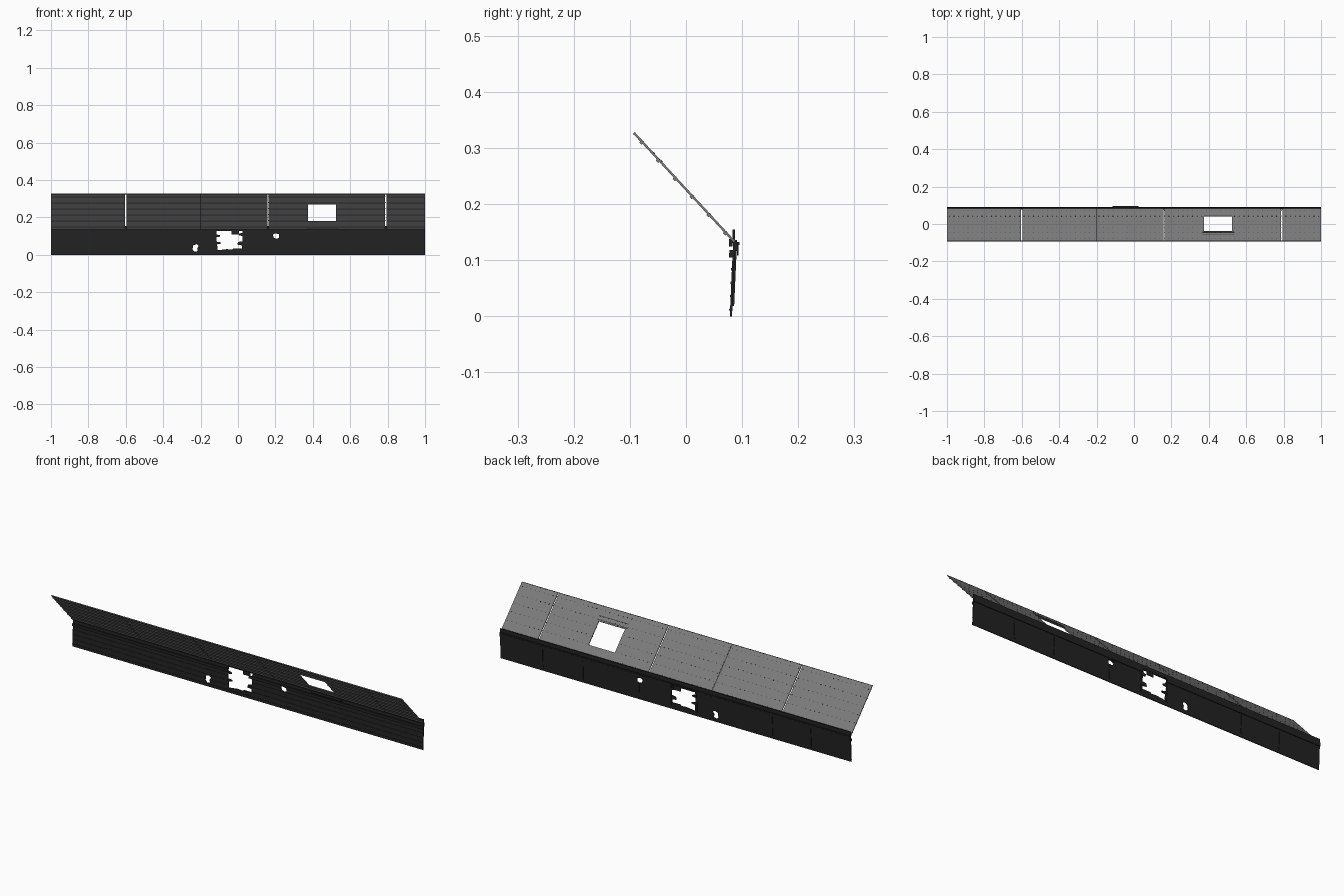
import bpy, bmesh

if "Cube" in bpy.data.objects:
    bpy.data.objects.remove(bpy.data.objects["Cube"])


def material(name, value):
    m = bpy.data.materials.new(name)
    m.use_nodes = True
    colour = (value, value, value, 1)
    m.diffuse_color = colour
    m.node_tree.nodes["Principled BSDF"].inputs["Base Color"].default_value = colour
    return m


GREY = material("deck grey", 0.2)
BLACK = material("hull black", 0.016)
DARK = material("rivet grey", 0.06)


def finish(name, bm, mat):
    bmesh.ops.recalc_face_normals(bm, faces=bm.faces)
    mesh = bpy.data.meshes.new(name)
    bm.to_mesh(mesh)
    bm.free()
    mesh.materials.append(mat)
    obj = bpy.data.objects.new(name, mesh)
    bpy.context.collection.objects.link(obj)
    return obj


def add_prism(bm, near, far):
    """Closed prism between two matching outlines."""
    a = [bm.verts.new(p) for p in near]
    b = [bm.verts.new(p) for p in far]
    bm.faces.new(a)
    bm.faces.new(b[::-1])
    for i in range(len(a)):
        j = (i + 1) % len(a)
        bm.faces.new((a[j], a[i], b[i], b[j]))


def add_profile(bm, x0, x1, yz):
    add_prism(bm, [(x0, y, z) for y, z in yz], [(x1, y, z) for y, z in yz])


def slope_point(u, n):
    """u runs up the sloping plate, n away from its upper face."""
    return (0.086 - 0.678 * u + 0.735 * n, 0.133 + 0.735 * u + 0.678 * n)


def add_slope(bm, x0, x1, u0, u1, n0, n1):
    add_profile(bm, x0, x1, [slope_point(*p) for p in
                             ((u0, n0), (u1, n0), (u1, n1), (u0, n1))])


def add_wall(bm, x0, x1, z0, z1, d0, d1):
    """Bar that follows the slight lean of the lower wall."""
    def lean(z):
        return 0.079 + 0.045 * z
    add_profile(bm, x0, x1, [(lean(z0) + d0, z0), (lean(z1) + d0, z1),
                             (lean(z1) + d1, z1), (lean(z0) + d1, z0)])


def cut(target, outlines):
    """Cut outlines drawn in x and z straight through the part."""
    bm = bmesh.new()
    for pts in outlines:
        add_prism(bm, [(x, -0.3, z) for x, z in pts], [(x, 0.3, z) for x, z in pts])
    cutter = finish("hole_cutter", bm, BLACK)
    cutter.hide_render = True
    mod = target.modifiers.new("holes", "BOOLEAN")
    mod.operation, mod.solver, mod.object = "DIFFERENCE", "EXACT", cutter
    bpy.context.view_layer.objects.active = target
    bpy.ops.object.modifier_apply(modifier=mod.name)
    bpy.data.objects.remove(cutter)


LENGTH = 0.264
SEAMS = [-1, -0.6, -0.2, 0.16, 0.79, 1]
WIN = (0.375, 0.525, 0.064, 0.186)

# Sloping plates, split around the window opening
bm = bmesh.new()
for a, b in zip(SEAMS, SEAMS[1:]):
    a, b = max(a + 0.003, -1) if a > -1 else a, b - 0.003 if b < 1 else b
    if a < WIN[0] < b:
        spans = [(a, WIN[0], 0, LENGTH), (WIN[1], b, 0, LENGTH),
                 (WIN[0], WIN[1], 0, WIN[2]), (WIN[0], WIN[1], WIN[3], LENGTH)]
    else:
        spans = [(a, b, 0, LENGTH)]
    for x0, x1, u0, u1 in spans:
        add_slope(bm, x0, x1, u0, u1, -0.002, 0.002)
    # Stiffeners below each plate
    for k in range(6):
        u = 0.022 + k * 0.044
        if a < WIN[0] < b and WIN[2] < u < WIN[3]:
            runs = [(a, WIN[0]), (WIN[1], b)]
        else:
            runs = [(a, b)]
        for x0, x1 in runs:
            add_slope(bm, x0, x1, u - 0.003, u + 0.003, -0.0045, -0.002)
finish("sloping_plates", bm, GREY)

# Rows of rivets on the upper face
bm = bmesh.new()
for k in range(6):
    u = 0.022 + k * 0.044
    for i in range(80):
        x = -0.9875 + i * 0.025
        if WIN[0] - 0.01 < x < WIN[1] + 0.01 and WIN[2] - 0.01 < u < WIN[3] + 0.01:
            continue
        add_slope(bm, x - 0.002, x + 0.002, u - 0.002, u + 0.002, 0.0015, 0.0025)
finish("plate_rivets", bm, DARK)

# Covered joint and window trim
bm = bmesh.new()
add_slope(bm, -0.204, -0.196, 0, LENGTH, -0.0015, 0.0015)
for u in (0.193, 0.213):
    add_slope(bm, 0.365, 0.535, u - 0.002, u + 0.002, 0.001, 0.003)
add_slope(bm, -1, 1, LENGTH - 0.003, LENGTH, -0.0025, 0.0025)
finish("joint_and_window_trim", bm, DARK)

# Lower wall with its joint straps and stringers
torn_hole = [(-0.115, 0.131), (-0.115, 0.108), (-0.095, 0.104), (-0.095, 0.097),
             (-0.115, 0.094), (-0.115, 0.07), (-0.09, 0.066), (-0.09, 0.06),
             (-0.112, 0.056), (-0.108, 0.024), (-0.06, 0.03), (-0.03, 0.028),
             (-0.025, 0.034), (0.022, 0.034), (0.022, 0.05), (-0.004, 0.054),
             (0.0, 0.068), (0.023, 0.072), (0.023, 0.1), (0.005, 0.104),
             (0.005, 0.113), (0.023, 0.117), (0.023, 0.131)]
left_hole = [(0.187, 0.108), (0.19, 0.092), (0.205, 0.085), (0.22, 0.09),
             (0.22, 0.11), (0.2, 0.114)]
right_hole = [(-0.24, 0.05), (-0.243, 0.028), (-0.232, 0.016), (-0.215, 0.02),
              (-0.218, 0.035), (-0.21, 0.048), (-0.222, 0.057)]
holes = [torn_hole, left_hole, right_hole]

bm = bmesh.new()
add_wall(bm, -1, 1, 0, 0.132, -0.001, 0.003)
cut(finish("lower_wall", bm, BLACK), holes)

bm = bmesh.new()
for x in (-0.77, -0.55, -0.12, 0.028, 0.21, 0.53, 0.76):
    add_wall(bm, x - 0.004, x + 0.004, 0.018, 0.128, 0.003, 0.006)
cut(finish("wall_joint_straps", bm, BLACK), holes)

bm = bmesh.new()
for z in (0.012, 0.036, 0.06, 0.084):
    add_wall(bm, -1, 1, z - 0.002, z + 0.002, -0.0025, -0.001)
add_wall(bm, -1, 1, 0.105, 0.118, -0.007, -0.001)
cut(finish("wall_stringers", bm, BLACK), holes)

# Angle bar joining the wall to the sloping plates
bm = bmesh.new()
add_profile(bm, -1, 1, [(0.082, 0.131), (0.091, 0.131), (0.091, 0.136), (0.082, 0.136)])
add_profile(bm, -1, 1, [(0.083, 0.135), (0.087, 0.135), (0.087, 0.155), (0.083, 0.155)])
finish("corner_angle_bar", bm, BLACK)

# Rear rail under the corner
bm = bmesh.new()
add_wall(bm, -1, 1, 0.116, 0.131, 0.003, 0.007)
cut(finish("rear_rail", bm, BLACK), holes)

# Torn flap over the opening and bracket under the window
bm = bmesh.new()
add_profile(bm, -0.115, 0.023, [(0.09, 0.127), (0.095, 0.127), (0.095, 0.132), (0.09, 0.132)])
add_profile(bm, -0.035, 0.005, [(0.091, 0.108), (0.094, 0.108), (0.094, 0.13), (0.091, 0.13)])
add_profile(bm, 0.365, 0.535, [(0.077, 0.124), (0.083, 0.124), (0.083, 0.138), (0.077, 0.138)])
finish("torn_flap_and_bracket", bm, BLACK)
